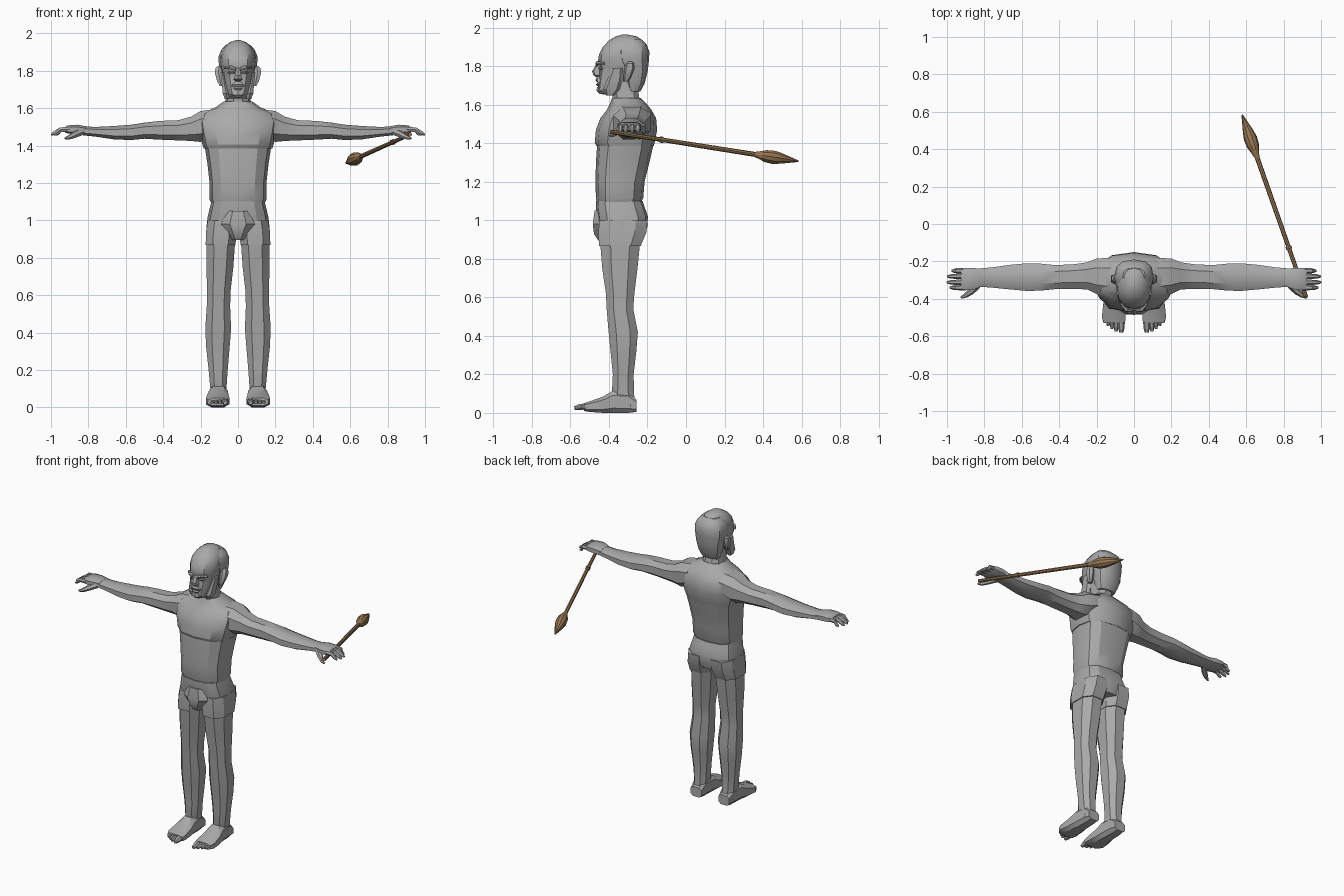
import bpy, bmesh, math
from mathutils import Vector


def material(name, rgb):
    m = bpy.data.materials.new(name)
    m.diffuse_color = (*rgb, 1)
    return m


GREY = material("stone grey", (0.40, 0.40, 0.40))
WOOD = material("brown wood", (0.32, 0.19, 0.09))


def skin(name, rings, mat):
    """Join rings of points into a closed surface."""
    bm = bmesh.new()
    vs = [[bm.verts.new(p) for p in r] for r in rings]
    n = len(vs[0])
    for a, b in zip(vs, vs[1:]):
        for i in range(n):
            j = (i + 1) % n
            bm.faces.new((a[i], a[j], b[j], b[i]))
    bm.faces.new(vs[0])
    bm.faces.new(vs[-1])
    bmesh.ops.recalc_face_normals(bm, faces=bm.faces)
    me = bpy.data.meshes.new(name)
    bm.to_mesh(me)
    bm.free()
    me.materials.append(mat)
    ob = bpy.data.objects.new(name, me)
    bpy.context.collection.objects.link(ob)
    return ob


def loft(name, axis, sections, n=8, p=2.4, side=1):
    """Sections are (position, a0, a1, b0, b1) along an axis; a and b are the other two axes."""
    rings = []
    for pos, a0, a1, b0, b1 in sections:
        ring = []
        for i in range(n):
            t = 2 * math.pi * i / n + (math.pi / n if n < 10 else 0)
            k = 1 / math.cos(math.pi / n) if n < 10 else 1
            c, s = math.cos(t) * k, math.sin(t) * k
            a = (a0 + a1) / 2 + (a1 - a0) / 2 * math.copysign(min(1, abs(c)) ** (2 / p), c)
            b = (b0 + b1) / 2 + (b1 - b0) / 2 * math.copysign(min(1, abs(s)) ** (2 / p), s)
            x, y, z = {'x': (pos, a, b), 'y': (a, pos, b), 'z': (a, b, pos)}[axis]
            ring.append((x * side, y, z))
        rings.append(ring)
    return skin(name, rings, GREY)


def rod(name, pts, radii, n=6, mat=GREY, side=1):
    """Round tapered tube through points."""
    pts = [Vector((x * side, y, z)) for x, y, z in pts]
    q = (pts[-1] - pts[0]).to_track_quat('Z', 'Y')
    rings = [[p + q @ Vector((r * math.cos(2 * math.pi * i / n), r * math.sin(2 * math.pi * i / n), 0))
              for i in range(n)] for p, r in zip(pts, radii)]
    return skin(name, rings, mat)


def sym(pos, h, y0, y1):
    return (pos, -h, h, y0, y1)


# Torso: abdomen, then overhanging chest and shoulders
loft("abdomen", 'z', [sym(1.09, .142, -.46, -.235), sym(1.115, .153, -.468, -.222),
                      sym(1.2, .152, -.47, -.215), sym(1.3, .163, -.468, -.19),
                      sym(1.41, .18, -.46, -.165)], 12, 2.7)
loft("chest", 'z', [sym(1.385, .183, -.464, -.168), sym(1.405, .19, -.474, -.162),
                    sym(1.47, .205, -.468, -.15), sym(1.53, .215, -.445, -.155),
                    sym(1.575, .19, -.41, -.18), sym(1.605, .12, -.395, -.205),
                    sym(1.635, .078, -.385, -.235)], 12, 2.5)
loft("neck", 'z', [sym(1.58, .085, -.375, -.21), sym(1.64, .068, -.385, -.24),
                   sym(1.72, .065, -.395, -.25)], 10, 2.2)

# Shorts
loft("shorts", 'z', [sym(.925, .168, -.44, -.215), sym(.97, .168, -.455, -.20), sym(1.02, .162, -.462, -.198),
                     sym(1.07, .15, -.468, -.215), sym(1.1, .143, -.468, -.225)], 12, 2.8)
loft("shorts_pouch", 'z', [sym(.895, .03, -.455, -.36), sym(.93, .055, -.478, -.36),
                           sym(.98, .09, -.484, -.36), sym(1.05, .06, -.475, -.38)], 8, 2.4)

for s, tag in ((1, "left"), (-1, "right")):
    loft(tag + "_shorts_leg", 'z', [(.868, .014, .173, -.452, -.235), (.94, .006, .171, -.455, -.205),
                                    (1.0, .004, .162, -.45, -.2)], 8, 2.7, s)
    # Leg with knee, calf and ankle
    loft(tag + "_leg", 'z', [(.03, .062, .15, -.36, -.262), (.1, .062, .148, -.385, -.27),
                             (.2, .055, .157, -.38, -.272), (.32, .045, .17, -.392, -.258),
                             (.42, .037, .175, -.402, -.25), (.54, .042, .167, -.412, -.274),
                             (.62, .04, .166, -.416, -.268), (.75, .025, .168, -.435, -.252),
                             (.89, .015, .167, -.446, -.238)], 8, 2.4, s)
    # Foot and toes
    loft(tag + "_foot", 'y', [(-.258, .065, .145, .005, .07), (-.3, .06, .15, 0, .11),
                              (-.38, .055, .155, 0, .115), (-.43, .05, .165, 0, .085),
                              (-.5, .045, .172, .005, .06), (-.53, .048, .16, .01, .05)], 8, 3.2, s)
    for i, (x, y, r) in enumerate(((.068, -.58, .018), (.096, -.575, .013), (.118, -.56, .012),
                                   (.138, -.545, .012), (.158, -.525, .012))):
        rod(f"{tag}_toe_{i + 1}", [(x, -.49, .035), (x, y + .025, .03), (x, y, .025)],
            [r * 1.1, r, r * .6], 6, GREY, s)

    # Arm
    loft(tag + "_arm", 'x', [(.12, -.39, -.18, 1.45, 1.595), (.2, -.375, -.185, 1.42, 1.585),
                             (.25, -.35, -.205, 1.425, 1.555), (.32, -.347, -.215, 1.428, 1.536),
                             (.42, -.348, -.22, 1.432, 1.532), (.5, -.356, -.212, 1.437, 1.523),
                             (.57, -.358, -.21, 1.43, 1.512), (.66, -.35, -.218, 1.433, 1.505),
                             (.76, -.34, -.232, 1.448, 1.5), (.83, -.335, -.238, 1.455, 1.503)], 8, 2.4, s)
    # Palm, fingers and thumb
    loft(tag + "_palm", 'x', [(.81, -.333, -.24, 1.458, 1.503), (.86, -.352, -.235, 1.458, 1.512),
                              (.91, -.352, -.235, 1.465, 1.508), (.925, -.345, -.24, 1.47, 1.5)], 8, 3, s)
    for i, (y, x) in enumerate(((-.34, .985), (-.312, 1.0), (-.28, .998), (-.25, .975))):
        rod(f"{tag}_finger_{i + 1}", [(.9, y, 1.488), (.95, y, 1.485), (x - .015, y, 1.466), (x, y, 1.458)],
            [.015, .014, .011, .006], 6, GREY, s)
    rod(tag + "_thumb", [(.835, -.325, 1.475), (.87, -.36, 1.46), (.9, -.382, 1.445), (.925, -.395, 1.438)],
        [.02, .018, .013, .006], 6, GREY, s)

    # Ear, side whiskers and eye area
    loft(tag + "_ear", 'z', [(1.72, .08, .098, -.325, -.3), (1.745, .08, .112, -.325, -.285),
                             (1.79, .083, .124, -.32, -.268), (1.815, .085, .12, -.31, -.27),
                             (1.825, .088, .108, -.3, -.28)], 6, 2.4, s)
    loft(tag + "_whiskers", 'z', [(1.648, .045, .07, -.415, -.375), (1.68, .045, .082, -.43, -.345),
                                  (1.73, .06, .086, -.41, -.33), (1.79, .075, .093, -.385, -.33)], 6, 2.4, s)
    rod(tag + "_brow", [(.012, -.463, 1.808), (.04, -.46, 1.818), (.072, -.425, 1.815)],
        [.009, .011, .006], 6, GREY, s)
    rod(tag + "_eye", [(.02, -.45, 1.79), (.036, -.446, 1.791), (.055, -.434, 1.79)],
        [.005, .01, .004], 6, GREY, s)

# Head
loft("head", 'z', [sym(1.653, .04, -.43, -.36), sym(1.675, .057, -.458, -.31),
                   sym(1.72, .07, -.455, -.27), sym(1.755, .078, -.452, -.245),
                   sym(1.79, .084, -.446, -.23), sym(1.82, .089, -.458, -.22),
                   sym(1.86, .094, -.452, -.205), sym(1.9, .088, -.432, -.205),
                   sym(1.935, .068, -.4, -.225), sym(1.955, .04, -.365, -.255),
                   sym(1.964, .012, -.335, -.3)], 12, 2.3)
# Hair around the back and temples
loft("hair", 'z', [sym(1.668, .062, -.3, -.238), sym(1.71, .078, -.315, -.215),
                   sym(1.77, .09, -.325, -.2), sym(1.83, .102, -.365, -.192),
                   sym(1.875, .105, -.375, -.19), sym(1.915, .088, -.35, -.205),
                   sym(1.942, .06, -.32, -.235)], 12, 2.6)
# Nose, mouth and chin
loft("nose", 'z', [sym(1.745, .015, -.468, -.44), sym(1.755, .023, -.482, -.44),
                   sym(1.775, .017, -.488, -.44), sym(1.815, .009, -.463, -.44)], 6, 2)
loft("moustache", 'z', [sym(1.717, .036, -.462, -.43), sym(1.728, .03, -.47, -.43),
                        sym(1.742, .014, -.466, -.43)], 6, 2.2)
loft("lower_lip", 'z', [sym(1.698, .016, -.462, -.43), sym(1.706, .024, -.468, -.43),
                        sym(1.713, .018, -.462, -.43)], 6, 2.2)
loft("chin", 'z', [sym(1.657, .018, -.45, -.42), sym(1.672, .028, -.465, -.42),
                   sym(1.692, .02, -.462, -.42)], 6, 2.2)

# Spear held in the left hand
butt, tip = Vector((.92, -.39, 1.46)), Vector((.578, .584, 1.307))


def along(t):
    return tuple(butt.lerp(tip, t))


rod("spear_shaft", [along(0), along(.8)], [.011, .013], 8, WOOD)
rod("spear_collar", [along(.262), along(.278)], [.016, .016], 8, WOOD)
rod("spear_head", [along(t) for t in (.765, .79, .83, .87, .91, .95, 1)],
    [.013, .02, .033, .036, .028, .017, .004], 10, WOOD)

# Smooth shading with sharp creases
for ob in bpy.context.scene.objects:
    ob.select_set(True)
    bpy.context.view_layer.objects.active = ob
bpy.ops.object.shade_smooth_by_angle(angle=math.radians(30))
